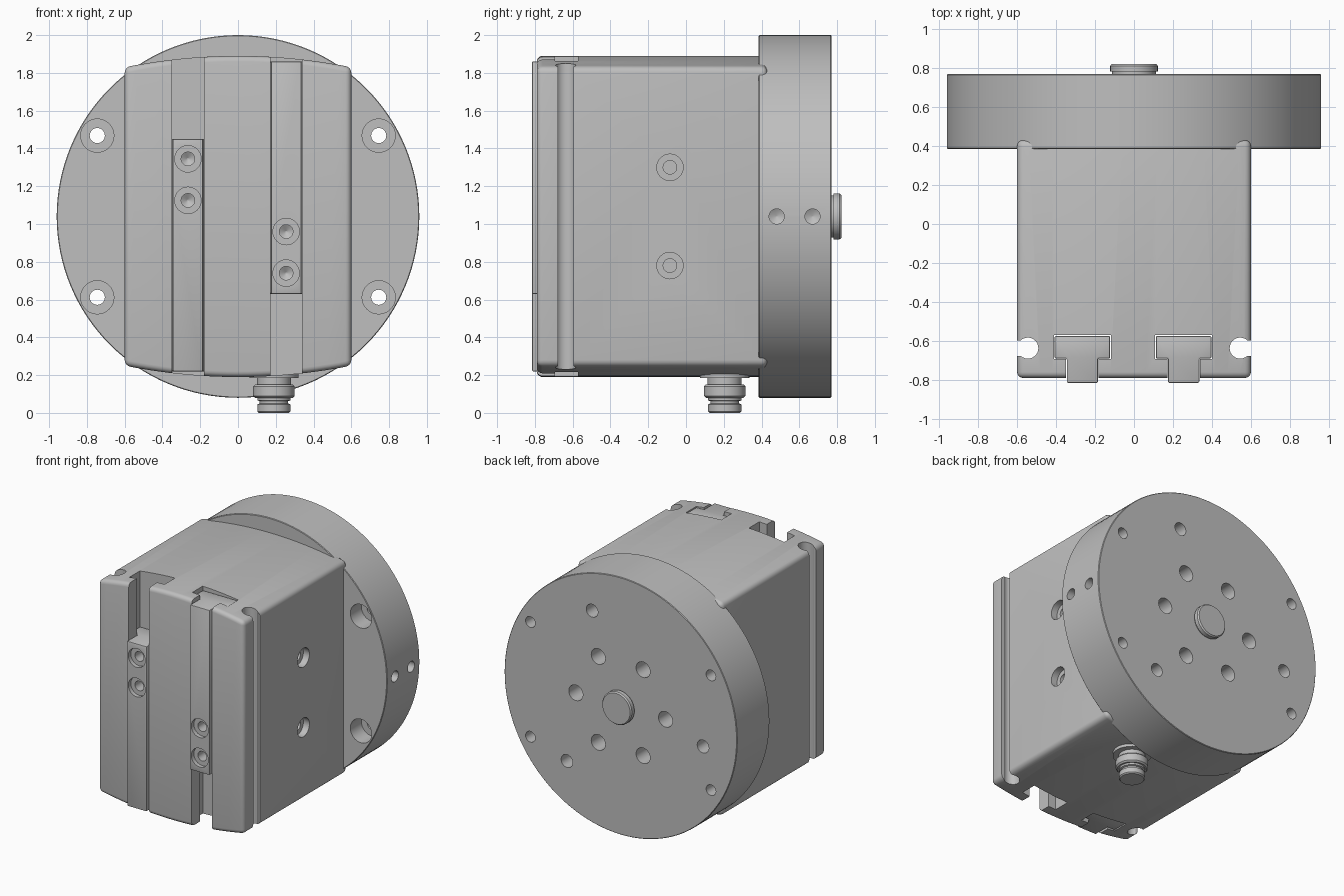
import bpy, bmesh, math
from mathutils import Vector

if "Cube" in bpy.data.objects:
    bpy.data.objects.remove(bpy.data.objects["Cube"])

metal = bpy.data.materials.new("light_grey_metal")
metal.use_nodes = True
GREY = (0.52, 0.52, 0.52, 1)
metal.diffuse_color = GREY
metal.node_tree.nodes["Principled BSDF"].inputs["Base Color"].default_value = GREY

X, Y, Z = Vector((1, 0, 0)), Vector((0, 1, 0)), Vector((0, 0, 1))


def finish(name, bm):
    bmesh.ops.recalc_face_normals(bm, faces=bm.faces)
    mesh = bpy.data.meshes.new(name)
    bm.to_mesh(mesh)
    bm.free()
    mesh.materials.append(metal)
    obj = bpy.data.objects.new(name, mesh)
    bpy.context.collection.objects.link(obj)
    return obj


def prism(name, outline, low, high, axis):
    """Extrude a closed outline along Z (outline is x, y) or Y (outline is x, z)."""
    bm = bmesh.new()
    place = (lambda p: (p[0], p[1], low)) if axis == Z else (lambda p: (p[0], low, p[1]))
    face = bm.faces.new([bm.verts.new(place(p)) for p in outline])
    grown = bmesh.ops.extrude_face_region(bm, geom=[face])["geom"]
    verts = [g for g in grown if isinstance(g, bmesh.types.BMVert)]
    bmesh.ops.translate(bm, verts=verts, vec=axis * (high - low))
    return finish(name, bm)


def lathe(name, profile, origin, axis, sides=32):
    """Closed turned solid from (radius, distance along axis) pairs."""
    bm = bmesh.new()
    turn = Z.rotation_difference(axis)
    rings = []
    for r, t in profile:
        angles = [math.tau * i / sides for i in range(sides)]
        rings.append([bm.verts.new(Vector(origin) + turn @ Vector((r * math.cos(a), r * math.sin(a), t)))
                      for a in angles])
    for a, b in zip(rings, rings[1:]):
        for i in range(sides):
            j = (i + 1) % sides
            bm.faces.new((a[i], a[j], b[j], b[i]))
    bm.faces.new(rings[0])
    bm.faces.new(rings[-1])
    return finish(name, bm)


def apply_all(obj):
    bpy.ops.object.select_all(action="DESELECT")
    bpy.context.view_layer.objects.active = obj
    obj.select_set(True)
    for mod in list(obj.modifiers):
        bpy.ops.object.modifier_apply(modifier=mod.name)


def bevel(obj, width, segments=4):
    mod = obj.modifiers.new("rounding", "BEVEL")
    mod.width, mod.segments = width, segments
    mod.limit_method, mod.angle_limit = "ANGLE", math.radians(40)
    apply_all(obj)


def cut(obj, cutters):
    for c in cutters:
        c.hide_render = True
        mod = obj.modifiers.new("cut", "BOOLEAN")
        mod.operation, mod.solver, mod.object = "DIFFERENCE", "EXACT", c
    apply_all(obj)
    for c in cutters:
        bpy.data.objects.remove(c)


def smooth(obj):
    apply_all(obj)
    bpy.ops.object.shade_smooth_by_angle(angle=math.radians(32))


def hole(origin, axis, radius, depth):
    return lathe("hole_cutter", [(radius, -0.05), (radius, depth), (0.004, depth + radius * 0.5)],
                 origin, axis)


def stepped_hole(origin, axis, wide, wide_depth, narrow, depth):
    return lathe("stepped_cutter", [(wide, -0.05), (wide, wide_depth), (narrow, wide_depth),
                                    (narrow, depth)], origin, axis)


def tee(cx, gap=0.0):
    """T-shaped section of a guide, open to the front."""
    n, w = 0.08 + gap, 0.142 + gap
    front, shoulder, back = -0.815 - gap * 10, -0.69 - gap, -0.575 + gap
    return [(cx - n, front), (cx + n, front), (cx + n, shoulder), (cx + w, shoulder),
            (cx + w, back), (cx - w, back), (cx - w, shoulder), (cx - n, shoulder)]


# Housing with gently bowed top and bottom
MID = 1.04
xs = [-0.6 + 1.2 * i / 20 for i in range(21)]
bow = [(x, 0.85 - 0.06 * (x / 0.6) ** 2) for x in xs]
outline = [(x, MID + h) for x, h in bow] + [(x, MID - h) for x, h in reversed(bow)]
housing = prism("housing", outline, -0.79, 0.43, Y)
bevel(housing, 0.03)

cutters = []
# Guide slots for the two jaws
JAWS = [("right_jaw", -0.265, 0.22, 1.45, (1.345, 1.125)),
        ("left_jaw", 0.255, 0.63, 1.86, (0.96, 0.74))]
for _, cx, *_ in JAWS:
    cutters.append(prism("slot_cutter", tee(cx, 0.004), -0.1, 2.2, Z))
# Round-bottomed sensor grooves in both sides
for side in (-1, 1):
    arc = [math.radians(48 + 264 * i / 20) for i in range(21)]
    ring = [(0.545 + 0.054 * math.cos(a), -0.637 + 0.054 * math.sin(a)) for a in arc]
    key = [(0.7, ring[0][1])] + ring + [(0.7, ring[-1][1])]
    cutters.append(prism("groove_cutter", [(side * x, y) for x, y in key], -0.1, 2.2, Z))
# Mounting holes in the left side
for z in (0.78, 1.30):
    cutters.append(stepped_hole((0.6, -0.085, z), -X, 0.07, 0.05, 0.036, 0.16))
cut(housing, cutters)
smooth(housing)

# Sliding jaws with screw holes
for name, cx, low, high, holes in JAWS:
    jaw = prism(name, tee(cx), low, high, Z)
    bevel(jaw, 0.006, 2)
    cut(jaw, [lathe("screw_cutter", [(0.07, -0.05), (0.07, 0.03), (0.036, 0.03), (0.036, 0.12),
                                     (0.004, 0.14)], (cx, -0.815, z), Y) for z in holes])
    smooth(jaw)

# Round mounting flange
R = 0.96
flange = lathe("flange", [(R - 0.004, 0), (R, 0.004), (R, 0.381), (R - 0.004, 0.385)],
               (0, 0.385, MID), Y, 128)
cutters = []
for x in (-0.745, 0.745):
    for dz in (-0.428, 0.428):
        cutters.append(stepped_hole((x, 0.385, MID + dz), Y, 0.088, 0.13, 0.04, 0.6))
# Bolt circles on the back face: six inner holes and three outer ones
for radius, size, angles in ((0.37, 0.058, range(0, 360, 60)), (0.69, 0.048, (70, 190, 310))):
    for a in angles:
        t = math.radians(a)
        cutters.append(hole((radius * math.cos(t), 0.77, MID + radius * math.sin(t)), -Y, size, 0.2))
# Air ports in the rim
for y in (0.48, 0.67):
    cutters.append(hole((R, y, MID), -X, 0.04, 0.15))
cut(flange, cutters)
smooth(flange)

# Centring boss on the back
smooth(lathe("centring_boss", [(0.112, -0.02), (0.112, 0.012), (0.122, 0.012), (0.122, 0.042),
                               (0.114, 0.052)], (0, 0.77, MID), Y, 48))

# Cable connector under the housing
smooth(lathe("connector", [(0.08, 0), (0.088, 0.008), (0.088, 0.045), (0.076, 0.05), (0.076, 0.062),
                           (0.088, 0.066), (0.088, 0.08), (0.1, 0.08), (0.11, 0.09), (0.11, 0.14),
                           (0.1, 0.15), (0.09, 0.15), (0.09, 0.184), (0.13, 0.184), (0.13, 0.23)],
             (0.19, 0.205, 0), Z, 48))
